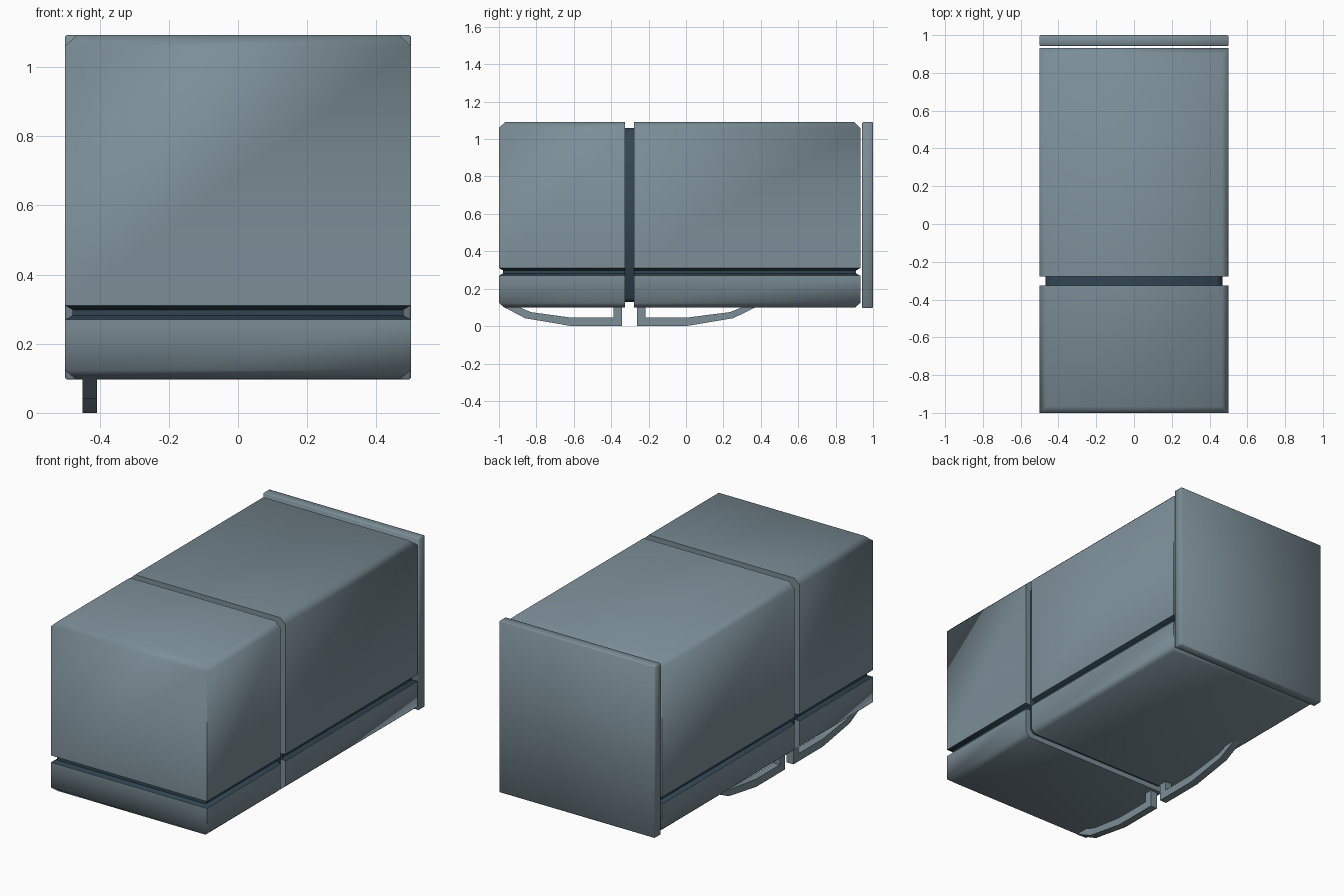
import bpy, bmesh, math

if "Cube" in bpy.data.objects:
    bpy.data.objects.remove(bpy.data.objects["Cube"])


def material(name, colour):
    m = bpy.data.materials.new(name)
    m.diffuse_color = (*colour, 1)
    m.use_nodes = True
    m.node_tree.nodes["Principled BSDF"].inputs["Base Color"].default_value = m.diffuse_color
    return m


STEEL = material("blue_grey_steel", (0.2, 0.27, 0.31))
DARK = material("dark_seal", (0.03, 0.06, 0.085))


def finish(name, bm, mat=STEEL):
    bmesh.ops.recalc_face_normals(bm, faces=bm.faces)
    me = bpy.data.meshes.new(name)
    bm.to_mesh(me)
    bm.free()
    me.materials.append(mat)
    ob = bpy.data.objects.new(name, me)
    bpy.context.collection.objects.link(ob)
    bpy.context.view_layer.objects.active = ob
    ob.select_set(True)
    bpy.ops.object.shade_smooth_by_angle(angle=math.radians(60))
    ob.select_set(False)
    return ob


def skin(name, rings, mat=STEEL):
    """Join matching rings of points into a closed solid."""
    bm = bmesh.new()
    loops = [[bm.verts.new(p) for p in r] for r in rings]
    n = len(loops[0])
    for a, b in zip(loops, loops[1:]):
        for i in range(n):
            j = (i + 1) % n
            bm.faces.new((a[i], a[j], b[j], b[i]))
    bm.faces.new(loops[0])
    bm.faces.new(loops[-1])
    return finish(name, bm, mat)


def block(name, y0, y1, levels, front, back, mat=STEEL):
    """Stack of rectangles (z, inset); inset applies to sides and the chosen ends."""
    rings = []
    for z, d in levels:
        x, a, b = 0.5 - d, y0 + d * front, y1 - d * back
        rings.append([(-x, a, z), (x, a, z), (x, b, z), (-x, b, z)])
    return skin(name, rings, mat)


# Two compartments lying on their backs: cabinet, recessed seal and door
for part, y0, y1, f, b in (("freezer", -1.0, -0.325, 1, 0),
                           ("fridge", -0.278, 0.932, 0, 1)):
    block(part + "_cabinet", y0, y1,
          [(0.31, 0), (1.06, 0), (1.092, 0.034)], f, b)
    block(part + "_seal", y0, y1,
          [(0.27, 0.001), (0.282, 0.022), (0.298, 0.022), (0.31, 0.001)], f, b, DARK)
    block(part + "_door", y0, y1,
          [(0.1, 0.028), (0.124, 0), (0.27, 0)], f, b)

# Recessed divider between the compartments
block("divider", -0.335, -0.268,
      [(0.13, 0.055), (0.15, 0.032), (1.03, 0.032), (1.06, 0.064)], 0, 0, DARK)

# Base plate at the foot end
bm = bmesh.new()
bmesh.ops.create_cube(bm, size=1)
for v in bm.verts:
    v.co.y = 0.971 + v.co.y * 0.058
    v.co.z = 0.594 + v.co.z * 0.996
bmesh.ops.bevel(bm, geom=bm.edges[:], offset=0.005, segments=1, affect='EDGES')
finish("base_plate", bm)

# Bent door handles: (outer, inner) points of the side profile
handles = {
    "freezer_handle": [((-0.98, 0.105), (-0.90, 0.105)), ((-0.86, 0.042), (-0.83, 0.075)),
                       ((-0.61, 0.0), (-0.61, 0.045)), ((-0.342, 0.0), (-0.388, 0.045)),
                       ((-0.342, 0.105), (-0.388, 0.105))],
    "fridge_handle": [((0.38, 0.105), (0.31, 0.105)), ((0.252, 0.042), (0.235, 0.075)),
                      ((0.0, 0.0), (0.0, 0.045)), ((-0.263, 0.0), (-0.217, 0.045)),
                      ((-0.263, 0.105), (-0.217, 0.105))],
}
for name, pts in handles.items():
    skin(name, [[(-0.45, *o), (-0.407, *o), (-0.407, *i), (-0.45, *i)] for o, i in pts])
